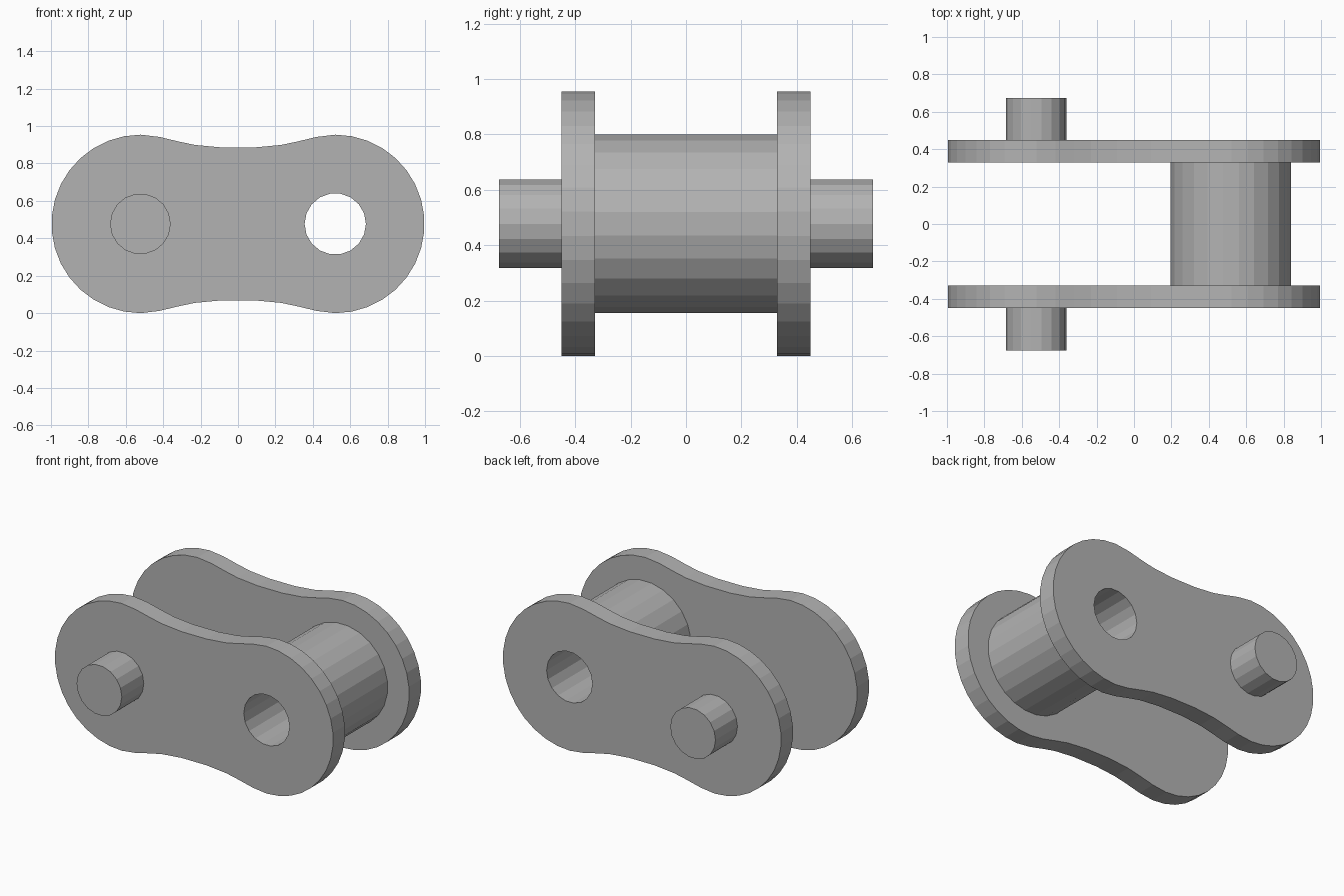
import bpy
import bmesh
from math import cos, sin, radians

if "Cube" in bpy.data.objects:
    bpy.data.objects.remove(bpy.data.objects["Cube"], do_unlink=True)

MID_Z = 0.477      # height of the pin and roller axes
AXIS_X = 0.52      # distance of each axis from the centre
PLATE_IN, PLATE_OUT, PIN_END = 0.328, 0.45, 0.675

steel = bpy.data.materials.new("steel grey")
steel.use_nodes = True
colour = (0.45, 0.45, 0.45, 1)
steel.diffuse_color = colour
steel.node_tree.nodes["Principled BSDF"].inputs["Base Color"].default_value = colour


def arc(cx, radius, start, sweep, steps):
    """Points on an arc, both ends included."""
    angles = [radians(start + sweep * i / steps) for i in range(steps + 1)]
    return [(cx + radius * cos(a), MID_Z + radius * sin(a)) for a in angles]


def circle(cx, radius, sides, start=0):
    return arc(cx, radius, start, 360, sides)[:-1]


def prism(name, loops, y0, y1):
    """Fill closed x-z loops (outline, then holes) and extrude along y."""
    bm = bmesh.new()
    edges = []
    for loop in loops:
        verts = [bm.verts.new((x, y0, z)) for x, z in loop]
        edges += [bm.edges.new((v, verts[i - 1])) for i, v in enumerate(verts)]
    bmesh.ops.triangle_fill(bm, edges=edges, use_beauty=True)
    result = bmesh.ops.extrude_face_region(bm, geom=bm.faces[:], use_keep_orig=True)
    moved = [g for g in result["geom"] if isinstance(g, bmesh.types.BMVert)]
    bmesh.ops.translate(bm, verts=moved, vec=(0, y1 - y0, 0))
    bmesh.ops.recalc_face_normals(bm, faces=bm.faces[:])
    mesh = bpy.data.meshes.new(name)
    bm.to_mesh(mesh)
    bm.free()
    mesh.materials.append(steel)
    obj = bpy.data.objects.new(name, mesh)
    bpy.context.collection.objects.link(obj)
    return obj


# Waisted plate outline: two round ends joined by shallow curves
half_waist = [(0.42, 0.465), (0.32, 0.441), (0.23, 0.422), (0.09, 0.409)]
waist = half_waist + [(-x, h) for x, h in reversed(half_waist)]
outline = arc(AXIS_X, 0.477, -90, 180, 17)
outline += [(x, MID_Z + h) for x, h in waist]
outline += arc(-AXIS_X, 0.477, 90, 180, 17)
outline += [(-x, MID_Z - h) for x, h in waist]

bore = circle(AXIS_X, 0.164, 18)

# Side plates and their outer pins
for side, sign in (("front", -1), ("back", 1)):
    prism(side + "_plate", [outline, bore], sign * PLATE_IN, sign * PLATE_OUT)
    prism(side + "_pin", [circle(-AXIS_X - 0.002, 0.162, 18)],
          sign * PLATE_OUT, sign * PIN_END)

# Hollow roller between the plates
prism("roller", [circle(AXIS_X - 0.002, 0.325, 24, 7.5), bore], -PLATE_IN, PLATE_IN)
